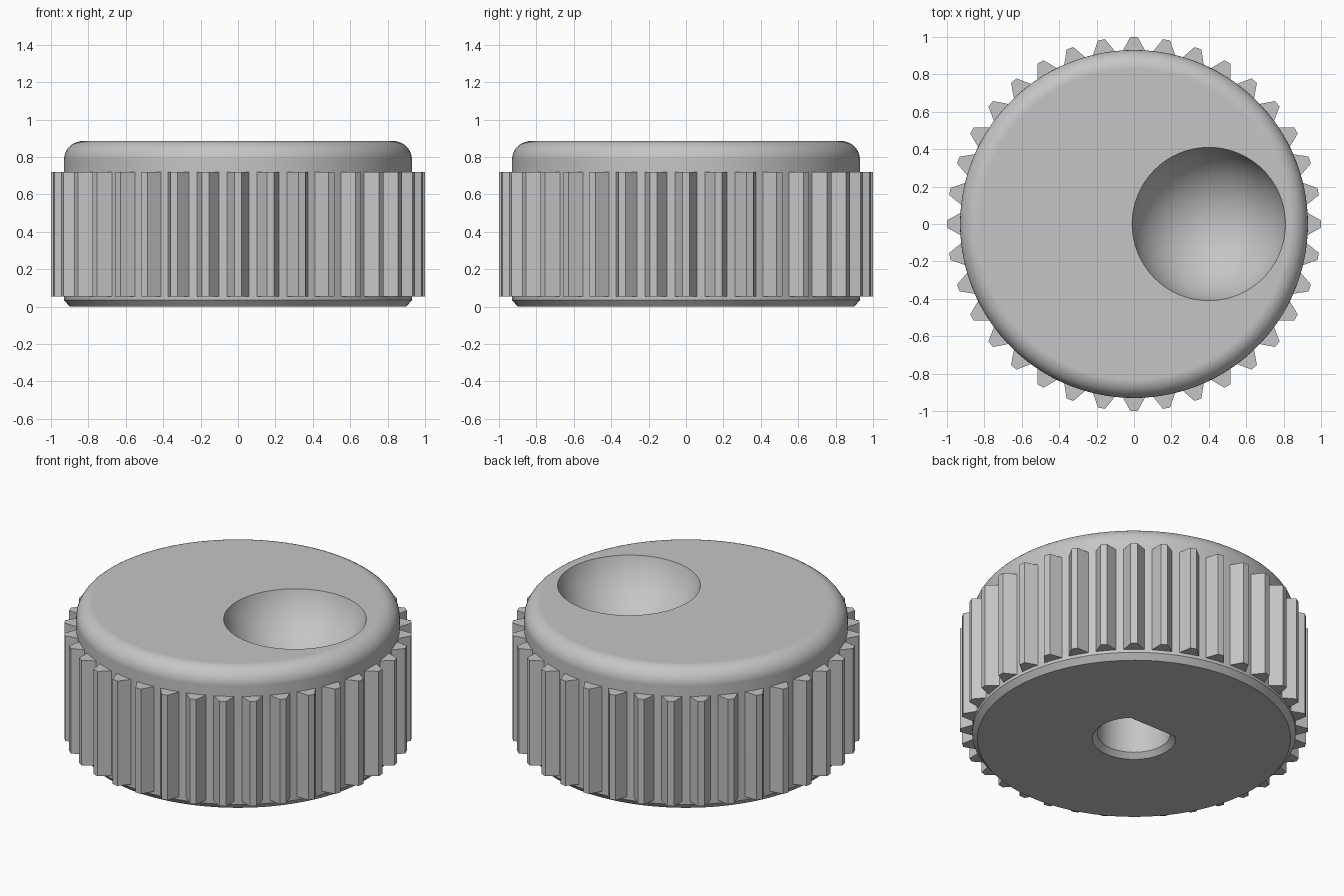
import bpy, bmesh, math
from mathutils import Matrix, Vector

cube = bpy.data.objects.get("Cube")
if cube:
    bpy.data.objects.remove(cube, do_unlink=True)

# One plain grey for the whole part
GREY = (0.56, 0.56, 0.56, 1)
grey = bpy.data.materials.new("matte_grey")
grey.use_nodes = True
grey.diffuse_color = GREY
grey.node_tree.nodes["Principled BSDF"].inputs["Base Color"].default_value = GREY


def make_object(name, bm):
    bmesh.ops.recalc_face_normals(bm, faces=bm.faces)
    mesh = bpy.data.meshes.new(name)
    bm.to_mesh(mesh)
    bm.free()
    mesh.materials.append(grey)
    obj = bpy.data.objects.new(name, mesh)
    bpy.context.collection.objects.link(obj)
    return obj


def loft(bm, rings):
    """Join equal rings of points with quads and close both ends."""
    loops = [[bm.verts.new(p) for p in ring] for ring in rings]
    for low, high in zip(loops, loops[1:]):
        for i in range(len(low)):
            j = (i + 1) % len(low)
            bm.faces.new((low[i], low[j], high[j], high[i]))
    bm.faces.new(loops[0][::-1])
    bm.faces.new(loops[-1])


def arc(radius, z, start, end, steps, closed=False):
    count = steps if closed else steps + 1
    return [Vector((radius * math.cos(a), radius * math.sin(a), z))
            for a in (start + (end - start) * i / steps for i in range(count))]


# Body: chamfered foot, straight wall, rounded top edge
HEIGHT, RADIUS, FILLET = 0.885, 0.93, 0.1
profile = [(0.9, 0), (RADIUS, 0.035)]
for i in range(11):
    a = math.pi / 2 * i / 10
    profile.append((RADIUS - FILLET + FILLET * math.cos(a),
                    HEIGHT - FILLET + FILLET * math.sin(a)))
bm = bmesh.new()
loft(bm, [arc(r, z, 0, math.tau, 128, closed=True) for r, z in profile])
body = make_object("knob_body", bm)

# Cutter for the finger dimple
BALL, RIM = 0.425, 0.41
bm = bmesh.new()
bmesh.ops.create_uvsphere(bm, u_segments=96, v_segments=64, radius=BALL)
lift = HEIGHT + math.sqrt(BALL ** 2 - RIM ** 2)
bmesh.ops.translate(bm, verts=bm.verts, vec=(0.4, 0, lift))
dimple = make_object("dimple_cutter", bm)

# Cutter for the D-shaped shaft hole with its chamfered mouth
bm = bmesh.new()
loft(bm, [arc(r, z, math.radians(135), math.radians(405), 48)
          for r, z in ((0.25, -0.01), (0.21, 0.03), (0.21, 0.45))])
hole = make_object("shaft_hole_cutter", bm)

bpy.context.view_layer.objects.active = body
for cutter in (dimple, hole):
    cutter.hide_render = True
    mod = body.modifiers.new(cutter.name, "BOOLEAN")
    mod.operation = "DIFFERENCE"
    mod.solver = "EXACT"
    mod.object = cutter
    bpy.ops.object.modifier_apply(modifier=mod.name)
    bpy.data.objects.remove(cutter, do_unlink=True)

# Smooth rounded surfaces, keep crisp rims and a flat top
bpy.ops.object.select_all(action="DESELECT")
body.select_set(True)
bpy.ops.object.shade_smooth_by_angle(angle=math.radians(30))
weighted = body.modifiers.new("even_shading", "WEIGHTED_NORMAL")
weighted.keep_sharp = True

# Grip ridges: tapered teeth around the wall
TEETH = 36
section = [(0.9, -0.075), (1, -0.019), (1, 0.019), (0.9, 0.075)]
bm = bmesh.new()
for i in range(TEETH):
    turn = Matrix.Rotation(math.tau * i / TEETH, 3, "Z")
    loft(bm, [[turn @ Vector((x, y, z)) for x, y in section]
              for z in (0.055, 0.72)])
make_object("grip_ridges", bm)
